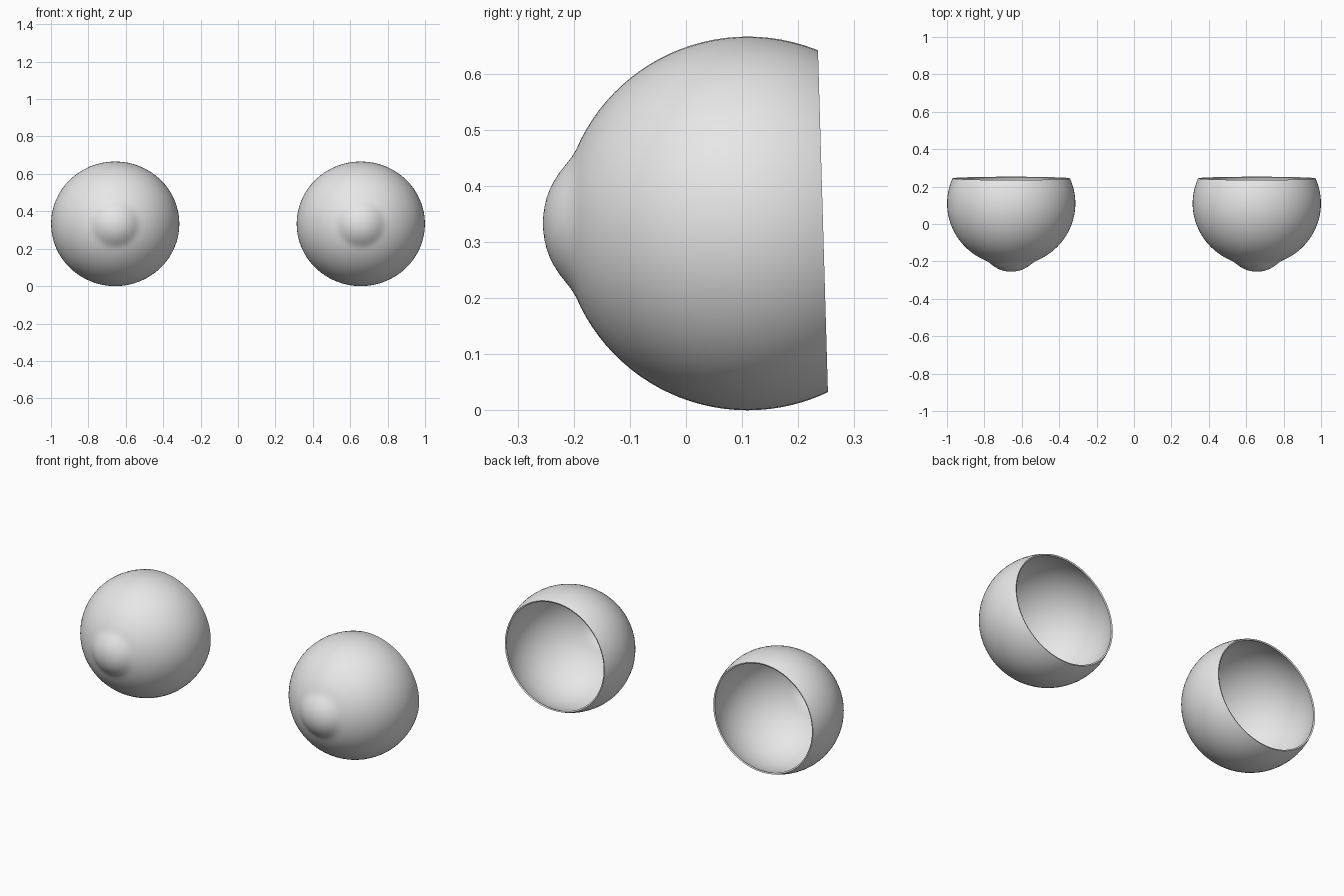
import bpy, bmesh, math
from mathutils import Vector

if "Cube" in bpy.data.objects:
    bpy.data.objects.remove(bpy.data.objects["Cube"])

R = 0.333            # shell radius
CY, CZ = 0.11, 0.333  # shell centre
CX = 0.6565          # sideways offset of each shell
SEG = 64

grey = bpy.data.materials.new("light grey")
grey.diffuse_color = (0.8, 0.8, 0.8, 1)
grey.use_nodes = True
grey.node_tree.nodes["Principled BSDF"].inputs["Base Color"].default_value = grey.diffuse_color

# Half profile: (radius, y) of the front bulge, then the round shell
profile = [(0.0, -0.255), (0.015, -0.2543), (0.03, -0.252), (0.045, -0.2485),
           (0.06, -0.243), (0.075, -0.2355), (0.09, -0.226), (0.105, -0.2142),
           (0.118, -0.204), (0.132, -0.1955)]
start, end, steps = math.asin(0.15 / R), math.radians(125), 28
for i in range(steps + 1):
    a = start + (end - start) * i / steps
    profile.append((R * math.sin(a), CY - R * math.cos(a)))


def make_shell(name, x):
    bm = bmesh.new()
    tip = bm.verts.new((x, profile[0][1], CZ))
    rings = []
    for r, y in profile[1:]:
        rings.append([bm.verts.new((x + 1.03 * r * math.cos(t), y, CZ + r * math.sin(t)))
                      for t in (2 * math.pi * k / SEG for k in range(SEG))])
    for k in range(SEG):
        n = (k + 1) % SEG
        bm.faces.new((tip, rings[0][k], rings[0][n]))
        for a, b in zip(rings, rings[1:]):
            bm.faces.new((a[k], b[k], b[n], a[n]))
    # Slightly tilted opening at the back
    bmesh.ops.bisect_plane(bm, geom=bm.verts[:] + bm.edges[:] + bm.faces[:],
                           plane_co=(x, 0.244, 0.339), plane_no=(0, 0.618, 0.018),
                           clear_outer=True)
    # Make every face look outward
    centre = Vector((x, CY, CZ))
    bm.normal_update()
    wrong = [f for f in bm.faces if f.normal.dot(f.calc_center_median() - centre) < 0]
    bmesh.ops.reverse_faces(bm, faces=wrong)
    mesh = bpy.data.meshes.new(name)
    bm.to_mesh(mesh)
    bm.free()
    mesh.materials.append(grey)
    obj = bpy.data.objects.new(name, mesh)
    bpy.context.collection.objects.link(obj)
    # Thin wall, thickened inward
    wall = obj.modifiers.new("wall", 'SOLIDIFY')
    wall.thickness = 0.008
    wall.offset = -1
    bpy.ops.object.select_all(action='DESELECT')
    obj.select_set(True)
    bpy.context.view_layer.objects.active = obj
    bpy.ops.object.modifier_apply(modifier="wall")
    bpy.ops.object.shade_smooth_by_angle(angle=math.radians(40))


make_shell("left_eye_shell", -CX)
make_shell("right_eye_shell", CX)
